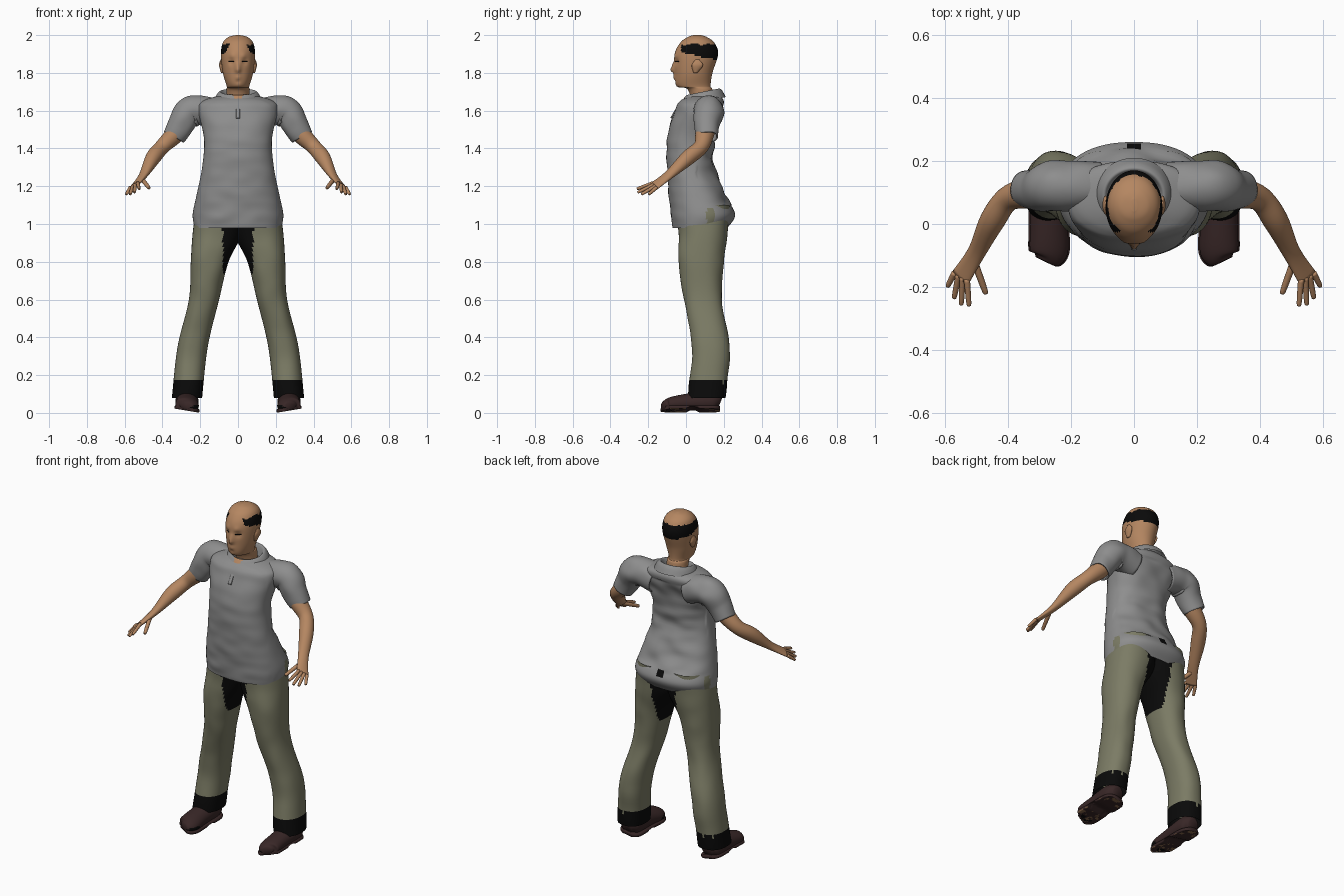
import bpy, bmesh, math
from mathutils import Vector, noise

if "Cube" in bpy.data.objects:
    bpy.data.objects.remove(bpy.data.objects["Cube"])


def material(name, red, green, blue):
    made = bpy.data.materials.new(name)
    made.use_nodes = True
    made.diffuse_color = (red, green, blue, 1)
    shader = made.node_tree.nodes["Principled BSDF"]
    shader.inputs["Base Color"].default_value = (red, green, blue, 1)
    shader.inputs["Roughness"].default_value = 0.8
    return made


skin = material("skin", .46, .24, .12)
grey = material("shirt grey", .27, .27, .27)
olive = material("trouser olive", .2, .2, .13)
black = material("black", .003, .003, .003)
brown = material("shoe brown", .04, .02, .02)
tan = material("sole tan", .25, .14, .07)


def spline(points, steps):
    """Smooth curve through points of any dimension."""
    last = len(points) - 1
    curve = []
    for i in range(last):
        before, start = points[max(i - 1, 0)], points[i]
        end, after = points[i + 1], points[min(i + 2, last)]
        for step in range(steps):
            t = step / steps
            curve.append([b + t / 2 * (c - a + t * (2 * a - 5 * b + 4 * c - d + t * (3 * (b - c) + d - a)))
                          for a, b, c, d in zip(before, start, end, after)])
    return curve + [list(points[last])]


def tube(name, stations, materials, across=None, sides=32, steps=6, power=2,
         shape=None, paint=None, mirror=False, caps=True):
    """Skin over oval stations (x, y, z, half width, half depth).

    Rings are level unless a width direction is given; depth defaults to width."""
    full = [tuple(s) if len(s) == 5 else (*s, s[-1]) for s in stations]
    path = spline(full, steps)
    bm = bmesh.new()
    rings = []
    for i, (x, y, z, width, depth) in enumerate(path):
        u, v = Vector((1, 0, 0)), Vector((0, 1, 0))
        if across:
            ahead, behind = path[min(i + 1, len(path) - 1)], path[max(i - 1, 0)]
            along = (Vector(ahead[:3]) - Vector(behind[:3])).normalized()
            u = Vector(across)
            u = (u - along * u.dot(along)).normalized()
            v = along.cross(u)
        ring = []
        for k in range(sides):
            c, s = math.cos(math.tau * k / sides), math.sin(math.tau * k / sides)
            point = Vector((x, y, z))
            point += u * math.copysign(abs(c) ** (2 / power), c) * width
            point += v * math.copysign(abs(s) ** (2 / power), s) * depth
            ring.append(bm.verts.new(shape(point) if shape else point))
        rings.append(ring)
    for low, high in zip(rings, rings[1:]):
        for k in range(sides):
            j = (k + 1) % sides
            bm.faces.new((low[k], low[j], high[j], high[k]))
    if caps:
        bm.faces.new(rings[0])
        bm.faces.new(rings[-1])
    bmesh.ops.recalc_face_normals(bm, faces=bm.faces)
    for face in bm.faces:
        face.smooth = True
        if paint:
            face.material_index = int(paint(face.calc_center_median()))
    mesh = bpy.data.meshes.new(name)
    bm.to_mesh(mesh)
    bm.free()
    for entry in materials:
        mesh.materials.append(entry)
    made = bpy.data.objects.new(name, mesh)
    bpy.context.collection.objects.link(made)
    if mirror:
        made.modifiers.new("mirror", 'MIRROR')
    return made


def column(rows):
    """Central stations from rows of height, front, back and half width."""
    return [(0, (front + back) / 2, z, half, (back - front) / 2) for z, front, back, half in rows]


def rough(point, scale):
    return noise.noise(point * scale)


# Head, with the face pushed and pulled into shape
features = {"nose tip": (0, 1.815, -.022, .014), "nose bridge": (0, 1.84, -.012, .015),
            "eye socket": (.036, 1.86, .01, .016), "brow": (.03, 1.89, -.005, .015),
            "lips": (0, 1.777, -.008, .017), "chin crease": (0, 1.755, .005, .01)}


def sculpt(point):
    push = 0
    if point.y < .03:
        for x, z, amount, size in features.values():
            distance = math.hypot(abs(point.x) - x, point.z - z) / size
            push += amount * math.exp(-distance ** 2)
    return point + Vector((0, push, 0))


def hair(point):
    lower = 1.91 - .22 * (point.y + .03) + .008 * rough(point, 60)
    upper = 1.95 + .012 * rough(point, 40)
    return point.y > -.025 and lower < point.z < upper


head_rows = [(1.6, .04, .15, .06), (1.71, .01, .14, .06), (1.73, -.05, .13, .06), (1.8, -.06, .14, .08),
             (1.9, -.06, .17, .09), (1.96, -.03, .15, .08), (1.99, .01, .11, .05), (2, .04, .08, .01)]
tube("head", column(head_rows), [skin, black], sides=80, steps=9, shape=sculpt, paint=hair)
tube("ear", [(.08, .05, 1.8, .01), (.09, .06, 1.84, .01, .03), (.09, .06, 1.87, .003, .01)],
     [skin], sides=20, mirror=True)
tube("eye_line", [(.02, -.055, 1.86, .003), (.05, -.036, 1.86, .003)],
     [black], across=(0, 0, 1), sides=8, mirror=True)


# Shirt body, creased across the back, with side slits and a small hole
def creases(point):
    strength = .006
    if point.y > .06 and 1.1 < point.z < 1.62:
        strength = .016
    elif point.y > 0:
        strength = 0
    wave = noise.noise(Vector((point.x * 9, point.y * 2, point.z * 16)))
    return point + Vector((0, strength * wave, 0))


def shirt_paint(point):
    if point.y > .2 and abs(point.x) + abs(point.z - 1.09) < .03:
        return 1
    slit = abs(point.x) > .18 and .11 < point.y < .15 and point.z < 1.09
    return 2 if slit else 0


body_rows = [(.98, -.07, .22, .23), (1.05, -.08, .26, .24), (1.15, -.09, .21, .22), (1.3, -.1, .15, .19),
             (1.45, -.1, .15, .18), (1.6, -.06, .19, .21), (1.65, -.03, .2, .19), (1.68, .02, .18, .1)]
tube("shirt_body", column(body_rows), [grey, black, olive], sides=96, steps=10, power=2.3,
     shape=creases, paint=shirt_paint, caps=False)


# Collar, tilted down at the front with an open notch
def tilt(point):
    return point + Vector((0, 0, (point.y - .1) / 5))


def notch(point):
    return point.y < .03 and abs(point.x) < (point.z - 1.625) / 2


collar_rows = [(1.65, -.04, .21, .13), (1.69, -.01, .19, .11), (1.7, .01, .17, .09), (1.65, .03, .15, .07)]
tube("collar", column(collar_rows), [grey, skin], sides=64, shape=tilt, paint=notch, caps=False)
tube("placket", [(0, -.03, 1.645, .01, .004), (0, -.08, 1.56, .01, .004)],
     [grey], across=(1, 0, 0), sides=12, power=4)


# Sleeves of thick cloth
def rumple(point):
    return point + Vector((0, 1, 1)) * .006 * rough(point, 14)


sleeve = tube("sleeve", [(.11, .12, 1.58, .08), (.2, .12, 1.6, .08), (.26, .12, 1.59, .08),
                         (.3, .11, 1.53, .07), (.34, .11, 1.46, .06)],
              [grey], across=(0, 1, 0), sides=40, shape=rumple, mirror=True, caps=False)
sleeve.modifiers.new("cloth", 'SOLIDIFY').thickness = .008

# Arms with flat palms
side = Vector((.5, .25, -.3)).normalized()
tube("arm", [(.26, .12, 1.57, .05), (.33, .1, 1.48, .05), (.4, .08, 1.41, .04), (.45, .01, 1.35, .04),
             (.5, -.09, 1.26, .03, .02), (.55, -.17, 1.2, .035, .01)],
     [skin], across=side, mirror=True)


# Fingers fanned across the palm, and a thumb
def digit(name, base, tip, radius):
    middle = base.lerp(tip, .9)
    tube(name, [(*base, radius), (*middle, radius * .8), (*tip, radius * .3)],
         [skin], across=side, sides=12, mirror=True)


palm, reach = Vector((.55, -.165, 1.205)), Vector((.01, -.085, -.045))
lengths = {"index_finger": .9, "middle_finger": 1, "ring_finger": .9, "little_finger": .6}
for i, (name, length) in enumerate(lengths.items()):
    spread = i / 3 - .5
    knuckle = palm + side * spread * .05
    digit(name, knuckle, knuckle + reach * length + side * spread * .04, .01)
digit("thumb", Vector((.51, -.11, 1.24)), Vector((.47, -.22, 1.19)), .012)


# Trouser legs, dark at the crotch and at the ragged cuffs
def leg_paint(point):
    crotch = point.z > .74 and point.x < .08
    return crotch or point.z < .168 + .012 * rough(point, 30)


def sag(point):
    return point + Vector((0, .006 * rough(point, 9), 0))


tube("trouser_leg", [(.1, .09, 1.1, .12, .14), (.11, .09, .95, .13), (.15, .08, .8, .1, .12),
                     (.18, .09, .6, .08, .1), (.24, .13, .35, .08, .1), (.27, .11, .08, .08, .1)],
     [olive, black], sides=56, steps=12, power=2.3, shape=sag, paint=leg_paint, mirror=True, caps=False)


# Shoes rolled slightly outward, with a flat sole and an arch before the heel
def ground(point):
    floor = max(point.x - .2, 0) / 6
    if .02 < point.y < .07:
        floor += .012
    return Vector((point.x, point.y, max(point.z, floor)))


def dark_toe(point):
    return point.y < -.07 and point.z < .036 + .01 * rough(point, 30)


def worn(point):
    return point.z < .004 + (point.x - .2) / 6 and rough(point, 35) > .15


roll = (1, 0, 1 / 6)
shoe = [(.28, -.12, .04, .03, .02), (.27, -.09, .04, .06, .04), (.27, 0, .05, .06, .05),
        (.27, .14, .06, .06), (.27, .18, .05, .03)]
tube("shoe", shoe, [brown, black], across=roll, sides=40, shape=ground, paint=dark_toe, mirror=True)
tube("shoe_sole", [(x, y, .02, width + .005, .015) for x, y, z, width, *depth in shoe],
     [brown, tan], across=roll, sides=40, power=3, shape=ground, paint=worn, mirror=True)
